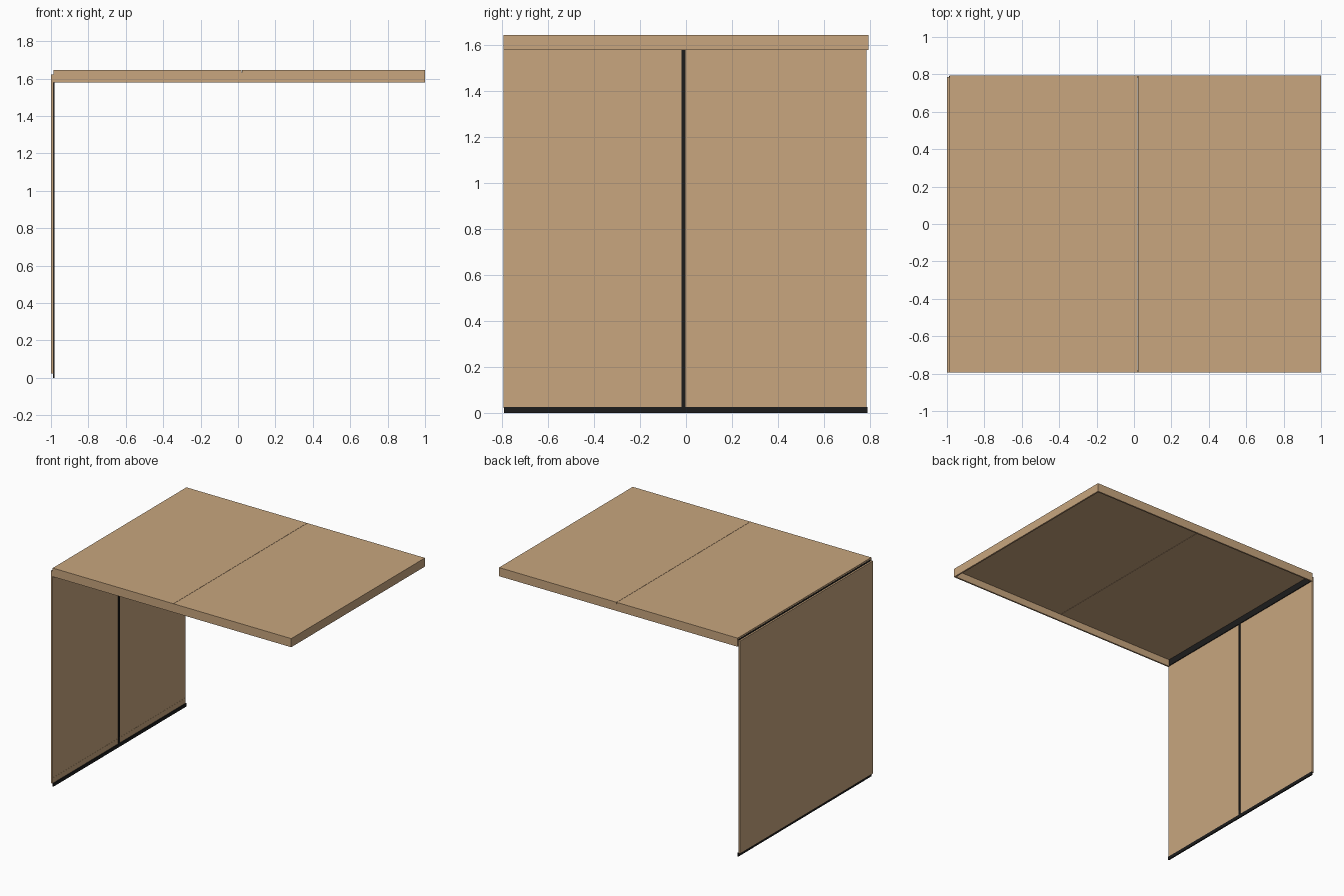
import bpy, bmesh

if "Cube" in bpy.data.objects:
    bpy.data.objects.remove(bpy.data.objects["Cube"])


def material(name, rgb):
    m = bpy.data.materials.new(name)
    m.diffuse_color = (*rgb, 1)
    m.use_nodes = True
    m.node_tree.nodes["Principled BSDF"].inputs["Base Color"].default_value = m.diffuse_color
    return m


TAN = material("tan sheet", (0.58, 0.38, 0.21))
BLACK = material("black rubber", (0.012, 0.012, 0.012))


def box(name, x, y, z, mat):
    """Box from (min, max) ranges on each axis."""
    bm = bmesh.new()
    bmesh.ops.create_cube(bm, size=1)
    for v in bm.verts:
        v.co = [r[0] if c < 0 else r[1] for c, r in zip(v.co, (x, y, z))]
    me = bpy.data.meshes.new(name)
    bm.to_mesh(me)
    bm.free()
    me.materials.append(mat)
    ob = bpy.data.objects.new(name, me)
    bpy.context.collection.objects.link(ob)
    return ob


X0, X1, Y, Z0, Z1 = -0.986, 1.0, 0.795, 1.58, 1.645
T = 0.012  # sheet thickness
SEAM = 0.02

# roof: two flat sheets meeting at a hairline seam
box("roof_sheet_left", (X0, SEAM - 0.001), (-Y, Y), (Z1 - T, Z1), TAN)
box("roof_sheet_right", (SEAM + 0.001, X1), (-Y, Y), (Z1 - T, Z1), TAN)

# skirt hanging under three roof edges
for side, s in (("front", -1), ("back", 1)):
    ya, yb = sorted((s * Y, s * (Y - T)))
    box("skirt_" + side, (X0, X1), (ya, yb), (Z0, Z1 - T), TAN)
box("skirt_right", (X1 - T, X1), (-Y + T, Y - T), (Z0, Z1 - T), TAN)

# upright wall with a shallow folded lip along its foot
box("wall", (-1.0, -0.987), (-Y, 0.786), (0.022, 1.622), TAN)
box("wall_foot_lip", (-0.987, -0.986), (-Y, 0.786), (0.022, 0.065), TAN)

# black seals on the inside of the wall
box("wall_seam_seal", (-0.987, -0.981), (-0.019, -0.002), (0.02, 1.60), BLACK)
box("floor_seal", (-0.990, -0.981), (-0.792, 0.79), (0.0, 0.025), BLACK)
box("roof_joint_seal", (-0.987, -0.981), (-0.782, 0.782), (1.585, Z1 - T), BLACK)
